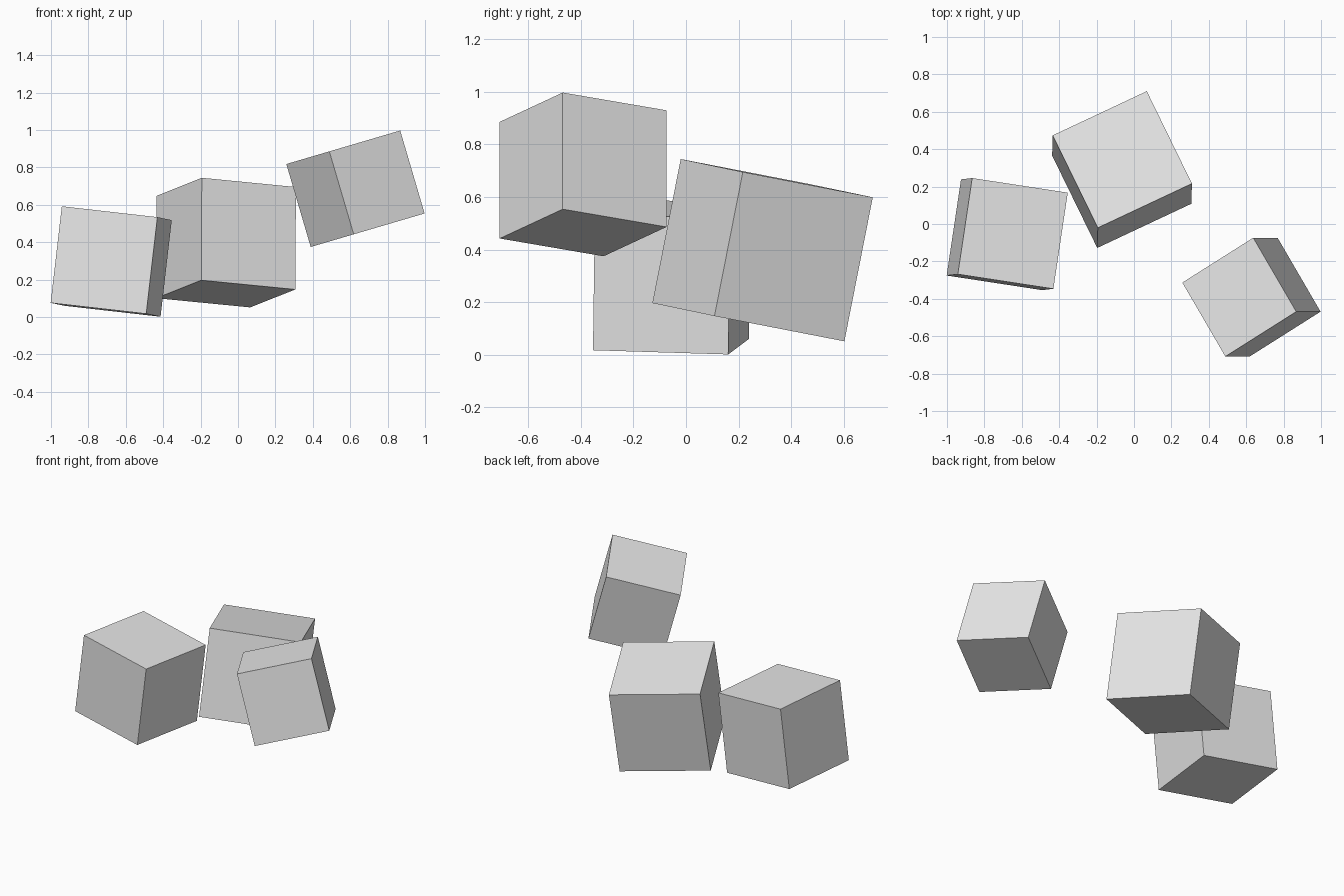
import bpy
from mathutils import Matrix, Vector

# Remove only the default cube
default_cube = bpy.data.objects.get("Cube")
if default_cube:
    bpy.data.objects.remove(default_cube, do_unlink=True)

# Single plain material
grey = bpy.data.materials.new("light_grey")
grey.use_nodes = True
grey.diffuse_color = (0.8, 0.8, 0.8, 1)
for node in grey.node_tree.nodes:
    if node.type == 'BSDF_PRINCIPLED':
        node.inputs["Base Color"].default_value = (0.8, 0.8, 0.8, 1)


def tilted_cube(name, size, centre, side, up):
    """Cube whose local x follows side and local z follows up."""
    z_axis = Vector(up).normalized()
    x_axis = Vector(side)
    x_axis = (x_axis - z_axis * x_axis.dot(z_axis)).normalized()
    y_axis = z_axis.cross(x_axis)
    turn = Matrix((x_axis, y_axis, z_axis)).transposed()
    bpy.ops.mesh.primitive_cube_add(size=size, location=centre,
                                    rotation=turn.to_euler())
    cube = bpy.context.object
    cube.name = name
    cube.data.materials.append(grey)


# Low cube on the right, large cube at the back, raised cube on the left
tilted_cube("right_cube", 0.52, (-0.678, -0.054, 0.297),
            (0.51, -0.078, -0.058), (0.06, 0.007, 0.518))
tilted_cube("middle_cube", 0.558, (-0.064, 0.291, 0.398),
            (0.505, 0.237, -0.05), (0.003, 0.108, 0.548))
tilted_cube("left_cube", 0.462, (0.628, -0.391, 0.686),
            (0.38, 0.24, 0.11), (-0.13, 0.0, 0.442))
